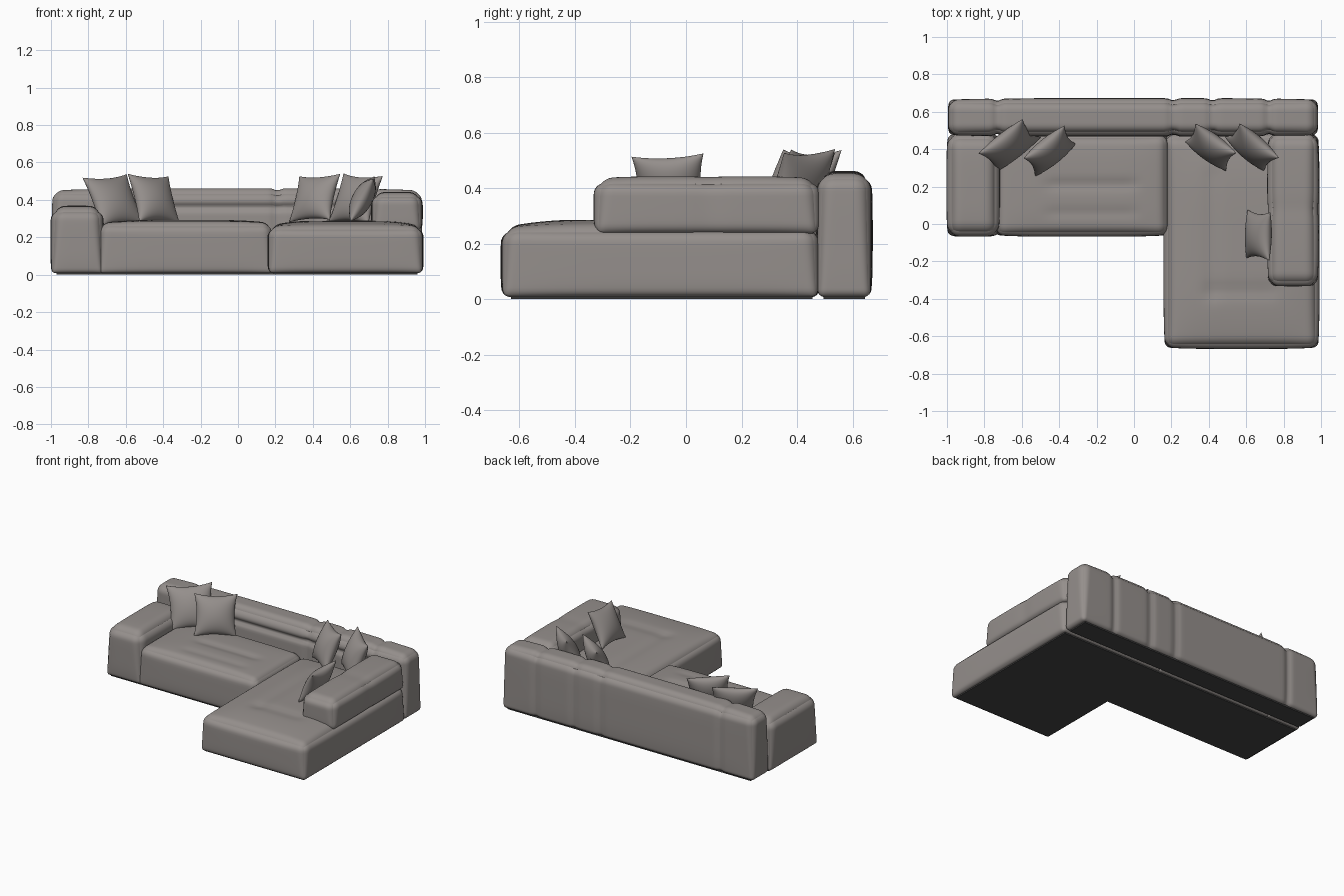
import bpy, bmesh, math
from mathutils import Matrix, Vector

if "Cube" in bpy.data.objects:
    bpy.data.objects.remove(bpy.data.objects["Cube"], do_unlink=True)


def material(name, rgb):
    m = bpy.data.materials.new(name)
    m.use_nodes = True
    m.diffuse_color = (*rgb, 1)
    m.node_tree.nodes["Principled BSDF"].inputs["Base Color"].default_value = (*rgb, 1)
    return m


fabric = material("warm grey fabric", (0.30, 0.275, 0.262))
lining = material("dark base lining", (0.06, 0.06, 0.06))


def finish(name, bm, mat, smooth=True):
    bmesh.ops.recalc_face_normals(bm, faces=bm.faces)
    mesh = bpy.data.meshes.new(name)
    bm.to_mesh(mesh)
    bm.free()
    mesh.materials.append(mat)
    for p in mesh.polygons:
        p.use_smooth = smooth
    obj = bpy.data.objects.new(name, mesh)
    bpy.context.collection.objects.link(obj)
    return obj


def bump(t, width):
    return math.exp(-(t / width) ** 2)


def window(t, lo, hi, fade=0.05):
    """1 between lo and hi, fading out softly beyond them."""
    gap = max(lo - t, t - hi, 0)
    return bump(gap, fade)


def upholstery(name, lo, hi, r_top, r_low, bulge, detail=None, cuts=(30, 30, 30)):
    """Padded block: rounded box with swollen faces and optional stitched details."""
    lo, hi = Vector(lo), Vector(hi)
    mid, half = (lo + hi) / 2, (hi - lo) / 2
    bm = bmesh.new()
    bmesh.ops.create_cube(bm, size=2)
    for axis in range(3):
        along = [e for e in bm.edges
                 if abs(e.verts[0].co[axis] - e.verts[1].co[axis]) > 1.5]
        bmesh.ops.subdivide_edges(bm, edges=along, cuts=cuts[axis], use_grid_fill=True)
    for v in bm.verts:
        u = Vector([math.sin(c * math.pi / 2) for c in v.co])
        r = r_low + (r_top - r_low) * (u.z + 1) / 2
        p = Vector([u[i] * half[i] for i in range(3)])
        q = Vector([max(r - half[i], min(half[i] - r, p[i])) for i in range(3)])
        d = p - q
        p = q + d.normalized() * r if d.length > 1e-6 else p
        for i in range(3):
            if i == 2 and u.z < 0:
                continue
            j, k = (i + 1) % 3, (i + 2) % 3
            p[i] += bulge[i] * u[i] ** 3 * (1 - u[j] ** 4) * (1 - u[k] ** 4)
        p += mid
        if detail:
            detail(p, u)
        v.co = p
    return finish(name, bm, fabric)


def back_seams(p, u):
    # vertical stitched seams plus one horizontal fold along the front
    for x in (-0.73, 0.21, 0.42, 0.72):
        g = bump(p.x - x, 0.022)
        p.y -= 0.012 * g * u.y
        if u.z > 0:
            p.z -= 0.012 * g * u.z
    if u.y < -0.9:
        p.y += 0.02 * bump(p.z - 0.36, 0.016) * window(p.x, -0.7, 0.7)


def seat_tufts(p, u):
    if u.z > 0.9:
        p.z -= 0.010 * bump(p.y - 0.21, 0.03) * window(p.x, -0.42, -0.03)
        p.z -= 0.006 * bump(p.y - 0.06, 0.03) * window(p.x, -0.42, -0.03)


def chaise_tufts(p, u):
    if u.z > 0.9:
        p.z -= 0.009 * bump(p.y + 0.36, 0.04) * window(p.x, 0.42, 0.72)
        p.z -= 0.007 * bump(p.x - 0.42, 0.04) * window(p.y, -0.36, 0.25)


def arm_seam(p, u):
    # soft pinch across the long arm
    g = bump(p.y - 0.08, 0.05)
    p.x -= 0.004 * g * u.x
    p.z -= 0.003 * g * max(u.z, 0)


# main upholstered blocks
upholstery("backrest", (-0.99, 0.475, 0.008), (0.98, 0.665, 0.45), 0.06, 0.025,
           (0.004, 0.008, 0.012), back_seams, (140, 24, 44))
upholstery("main_seat", (-0.74, -0.06, 0.008), (0.18, 0.475, 0.275), 0.055, 0.02,
           (0, 0.008, 0.018), seat_tufts, (40, 40, 20))
upholstery("right_arm", (-0.995, -0.06, 0.008), (-0.725, 0.475, 0.355), 0.07, 0.02,
           (0.008, 0.008, 0.014))
upholstery("chaise_seat", (0.165, -0.66, 0.008), (0.985, 0.475, 0.258), 0.06, 0.025,
           (0.008, 0.008, 0.032), chaise_tufts, (40, 50, 20))
upholstery("left_arm", (0.72, -0.325, 0.235), (0.98, 0.475, 0.435), 0.065, 0.03,
           (0.008, 0.008, 0.008), arm_seam, (24, 44, 20))


# dark lining under the whole sofa
def base(name, lo, hi):
    bm = bmesh.new()
    lo, hi = Vector(lo), Vector(hi)
    bmesh.ops.create_cube(bm, size=1, matrix=Matrix.LocRotScale(
        (lo + hi) / 2, None, hi - lo))
    finish(name, bm, lining, False)


base("back_base", (-0.96, 0.495, 0), (0.95, 0.645, 0.02))
base("seat_base", (-0.97, -0.04, 0), (0.19, 0.455, 0.02))
base("chaise_base", (0.19, -0.63, 0), (0.96, 0.455, 0.02))


def pillow(name, centre, half, thick, yaw, lean, roll=0):
    """Knife-edge cushion with drawn-out corners, leaning backwards."""
    bm = bmesh.new()
    turn = (Matrix.Translation(centre) @ Matrix.Rotation(math.radians(yaw), 4, "Z")
            @ Matrix.Rotation(math.radians(-lean), 4, "X")
            @ Matrix.Rotation(math.radians(roll), 4, "Y"))
    for side in (-1, 1):
        grid = bmesh.ops.create_grid(bm, x_segments=24, y_segments=24, size=1)
        for v in grid["verts"]:
            a, b = (math.sin(c * math.pi / 2) for c in v.co[:2])
            puff = max(0, (1 - a * a) * (1 - b * b)) ** 0.5
            v.co = turn @ Vector((half * a * (1 - 0.13 * (1 - b * b)),
                                  side * thick * puff,
                                  half * b * (1 - 0.13 * (1 - a * a))))
    bmesh.ops.remove_doubles(bm, verts=bm.verts, dist=0.0002)
    finish(name, bm, fabric)


# scatter cushions
pillow("right_corner_pillow", (-0.665, 0.42, 0.395), 0.15, 0.06, 36, 27, -4)
pillow("right_front_pillow", (-0.45, 0.39, 0.405), 0.14, 0.06, 40, 24, 3)
pillow("left_inner_pillow", (0.41, 0.41, 0.41), 0.135, 0.06, -37, 24, -3)
pillow("left_corner_pillow", (0.63, 0.41, 0.405), 0.14, 0.06, -40, 22, 3)
pillow("arm_pillow", (0.665, -0.06, 0.405), 0.13, 0.055, -90, 28, 3)
